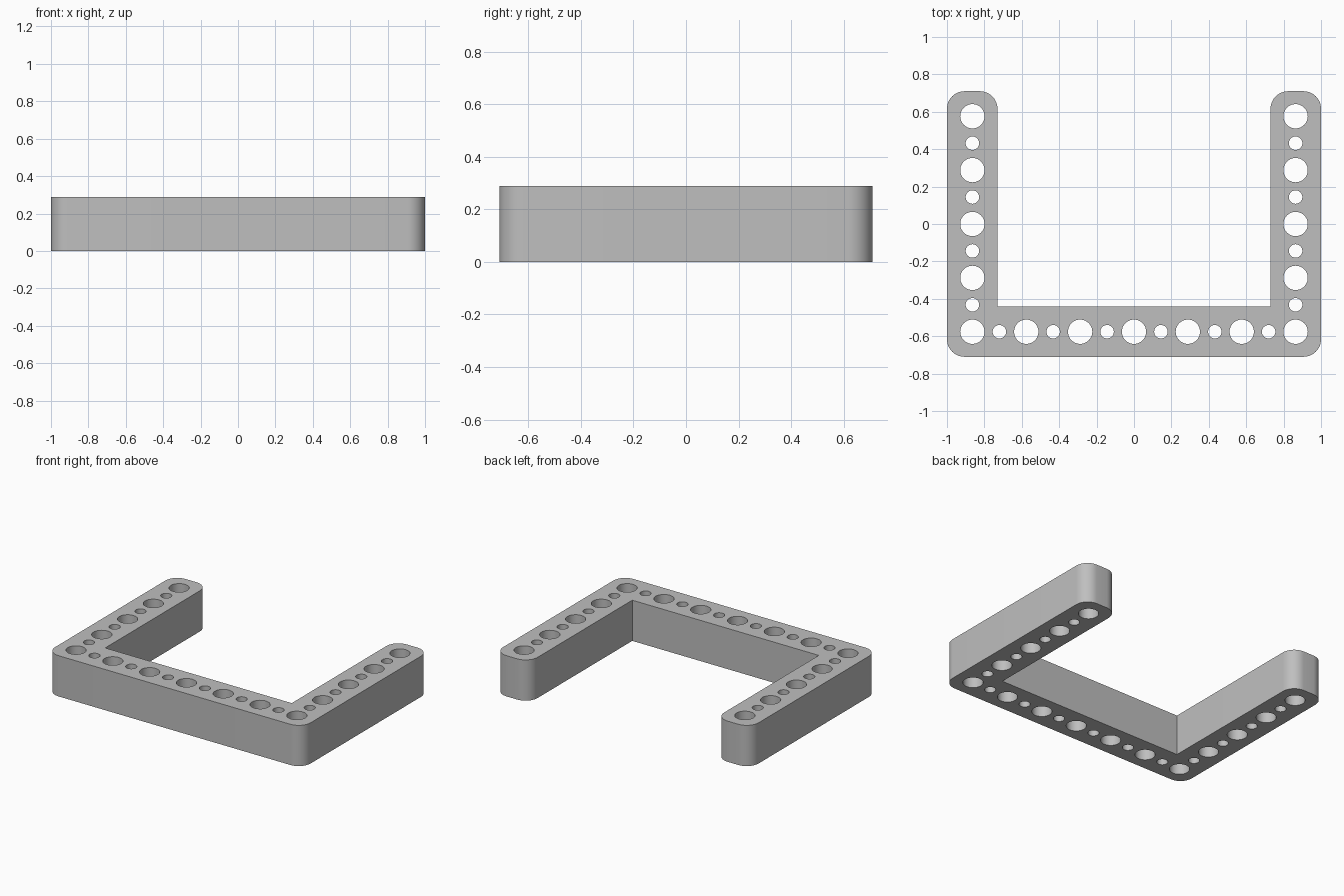
import bpy, bmesh, math

cube = bpy.data.objects.get("Cube")
if cube:
    bpy.data.objects.remove(cube, do_unlink=True)

PITCH = 0.288            # spacing of the large holes, also the beam height
HALF_WIDTH = 0.134       # half the beam width
CORNER = 0.094           # rounding of the outer corners
HX, HY = 3 * PITCH, 2 * PITCH
OX, OY = 1.0, HY + HALF_WIDTH
IX, IY = HX - HALF_WIDTH, -HY + HALF_WIDTH


def arc(cx, cy, r, start, sweep, steps):
    angles = [math.radians(start + sweep * i / steps) for i in range(steps + 1)]
    return [(cx + r * math.cos(a), cy + r * math.sin(a)) for a in angles]


def add_loop(curve, points):
    spline = curve.splines.new('POLY')
    spline.points.add(len(points) - 1)
    for p, (x, y) in zip(spline.points, points):
        p.co = (x, y, 0, 1)
    spline.use_cyclic_u = True


# U-shaped outline: right half, then mirrored back to the start
half = [(IX, IY)]
half += arc(IX + CORNER, OY - CORNER, CORNER, 180, -90, 12)
half += arc(OX - CORNER, OY - CORNER, CORNER, 90, -90, 12)
half += arc(OX - CORNER, -OY + CORNER, CORNER, 0, -90, 12)
outline = half + [(-x, y) for x, y in reversed(half)]

curve = bpy.data.curves.new("frame_profile", 'CURVE')
curve.dimensions = '2D'
curve.fill_mode = 'BOTH'
curve.extrude = PITCH / 2
add_loop(curve, outline)

# Holes alternate large and small along the base and both arms
centres = [(i * PITCH / 2, -HY, i % 2) for i in range(-6, 7)]
for side in (-1, 1):
    centres += [(side * HX, -HY + i * PITCH / 2, i % 2) for i in range(1, 9)]
for x, y, small in centres:
    add_loop(curve, arc(x, y, 0.036 if small else 0.065, 0, 360, 40)[:-1])

# Turn the filled profile into a clean solid
temp = bpy.data.objects.new("frame_profile", curve)
bpy.context.collection.objects.link(temp)
bpy.context.view_layer.update()
depsgraph = bpy.context.evaluated_depsgraph_get()
mesh = bpy.data.meshes.new_from_object(temp.evaluated_get(depsgraph))
bpy.data.objects.remove(temp, do_unlink=True)

bm = bmesh.new()
bm.from_mesh(mesh)
bmesh.ops.remove_doubles(bm, verts=bm.verts, dist=0.0001)
bmesh.ops.translate(bm, verts=bm.verts, vec=(0, 0, PITCH / 2))
bmesh.ops.recalc_face_normals(bm, faces=bm.faces)
bm.to_mesh(mesh)
bm.free()

# Plain grey finish
grey = bpy.data.materials.new("grey_plastic")
grey.use_nodes = True
colour = (0.52, 0.52, 0.52, 1)
grey.diffuse_color = colour
grey.node_tree.nodes["Principled BSDF"].inputs["Base Color"].default_value = colour
mesh.materials.clear()
mesh.materials.append(grey)

frame = bpy.data.objects.new("perforated_u_frame", mesh)
bpy.context.collection.objects.link(frame)
bpy.ops.object.select_all(action='DESELECT')
frame.select_set(True)
bpy.context.view_layer.objects.active = frame
bpy.ops.object.shade_smooth_by_angle(angle=math.radians(30))
